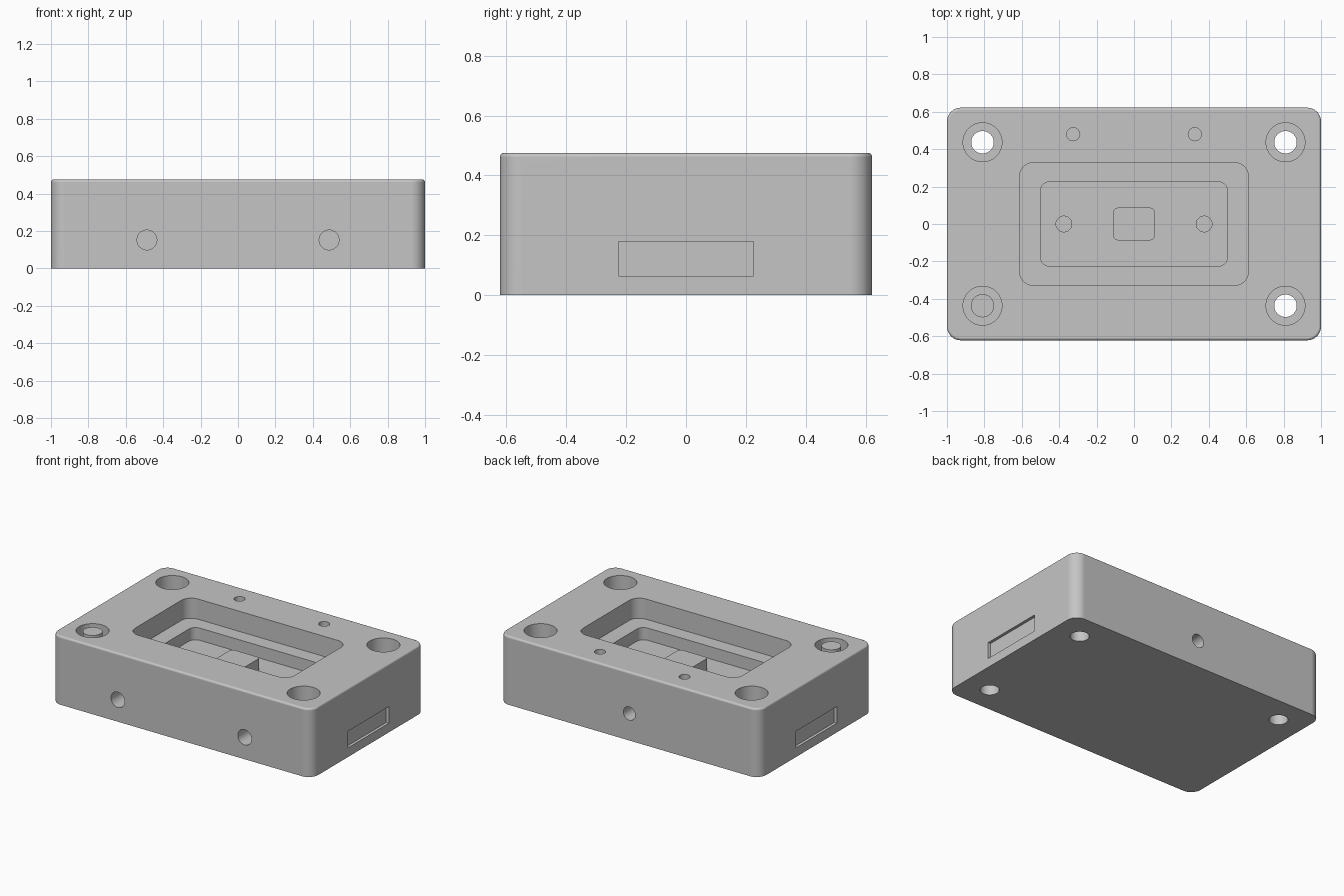
import bpy, bmesh, math
from mathutils import Matrix, Vector

if "Cube" in bpy.data.objects:
    bpy.data.objects.remove(bpy.data.objects["Cube"], do_unlink=True)

HX, HY, TOP = 1.0, 0.622, 0.475
LEDGE, FLOOR = 0.335, 0.25

grey = bpy.data.materials.new("light grey")
grey.use_nodes = True
colour = (0.56, 0.56, 0.56, 1)
grey.diffuse_color = colour
grey.node_tree.nodes["Principled BSDF"].inputs["Base Color"].default_value = colour


def add_object(name, bm):
    bmesh.ops.recalc_face_normals(bm, faces=bm.faces)
    mesh = bpy.data.meshes.new(name)
    bm.to_mesh(mesh)
    bm.free()
    mesh.materials.append(grey)
    obj = bpy.data.objects.new(name, mesh)
    bpy.context.collection.objects.link(obj)
    return obj


def outline(hx, hy, r, steps=10):
    """Rectangle with rounded corners, counter-clockwise."""
    points = []
    for i, (sx, sy) in enumerate([(1, 1), (-1, 1), (-1, -1), (1, -1)]):
        for k in range(steps + 1):
            a = (i + k / steps) * math.pi / 2
            points.append((sx * (hx - r) + r * math.cos(a),
                           sy * (hy - r) + r * math.sin(a)))
    return points


def rounded_block(name, hx, hy, r, z0, z1, fillet=0.0):
    levels = [(0, z0), (0, z1 - fillet)]
    if fillet:
        for k in range(1, 6):
            a = k / 5 * math.pi / 2
            levels.append((fillet * (1 - math.cos(a)), z1 - fillet * (1 - math.sin(a))))
    bm = bmesh.new()
    rings = [[bm.verts.new((x, y, z)) for x, y in outline(hx - d, hy - d, r - d)]
             for d, z in levels]
    for low, high in zip(rings, rings[1:]):
        for i in range(len(low)):
            j = (i + 1) % len(low)
            bm.faces.new((low[i], low[j], high[j], high[i]))
    bm.faces.new(rings[0])
    bm.faces.new(rings[-1])
    return add_object(name, bm)


def cylinder(name, start, end, r):
    start, end = Vector(start), Vector(end)
    axis = end - start
    turn = axis.to_track_quat("Z", "Y").to_matrix().to_4x4()
    bm = bmesh.new()
    bmesh.ops.create_cone(bm, cap_ends=True, segments=48, radius1=r, radius2=r,
                          depth=axis.length,
                          matrix=Matrix.Translation((start + end) / 2) @ turn)
    return add_object(name, bm)


def box(name, centre, size):
    bm = bmesh.new()
    bmesh.ops.create_cube(bm, size=1, matrix=Matrix.Translation(centre) @ Matrix.Diagonal((*size, 1)))
    return add_object(name, bm)


def activate(obj):
    bpy.ops.object.select_all(action="DESELECT")
    obj.select_set(True)
    bpy.context.view_layer.objects.active = obj


def cut(target, cutter):
    mod = target.modifiers.new("cut", "BOOLEAN")
    mod.operation, mod.solver, mod.object = "DIFFERENCE", "EXACT", cutter
    activate(target)
    bpy.ops.object.modifier_apply(modifier=mod.name)
    bpy.data.objects.remove(cutter, do_unlink=True)


# Housing with rounded corners and a soft top edge
body = rounded_block("housing", HX, HY, 0.075, 0, TOP, 0.014)

# Stepped pocket
cut(body, rounded_block("upper_pocket", 0.612, 0.328, 0.075, LEDGE, TOP + 0.1))
cut(body, rounded_block("lower_pocket", 0.5, 0.226, 0.05, FLOOR, LEDGE + 0.05))

# Counterbored corner holes; the front one at -x is blind
for sx in (-1, 1):
    for sy in (-1, 1):
        x, y = sx * 0.81, sy * 0.437
        cut(body, cylinder("counterbore", (x, y, 0.235), (x, y, TOP + 0.1), 0.104))
        if (sx, sy) != (-1, -1):
            cut(body, cylinder("through_hole", (x, y, -0.1), (x, y, 0.3), 0.06))

# Mirrored small holes and side slots
for s in (-1, 1):
    cut(body, cylinder("rear_top_hole", (s * 0.325, 0.48, 0.3), (s * 0.325, 0.48, TOP + 0.1), 0.035))
    cut(body, cylinder("floor_hole", (s * 0.375, 0, 0.12), (s * 0.375, 0, FLOOR + 0.05), 0.042))
    cut(body, cylinder("front_hole", (s * 0.487, -HY - 0.1, 0.152), (s * 0.487, -0.42, 0.152), 0.053))
    cut(body, box("side_slot", (s * (HX + 0.03), 0, 0.121), (0.1, 0.45, 0.115)))
cut(body, cylinder("back_hole", (0, HY + 0.1, 0.187), (0, 0.42, 0.187), 0.046))

# Raised pad on the pocket floor and the pin in the blind counterbore
pad = rounded_block("centre_pad", 0.11, 0.087, 0.022, FLOOR - 0.01, 0.333)
pin = cylinder("corner_pin", (-0.81, -0.437, 0.225), (-0.81, -0.437, TOP - 0.005), 0.062)

for obj in (body, pad, pin):
    activate(obj)
    bpy.ops.object.shade_smooth_by_angle(angle=math.radians(35))
    weighted = obj.modifiers.new("weighted normals", "WEIGHTED_NORMAL")
    weighted.keep_sharp = True
